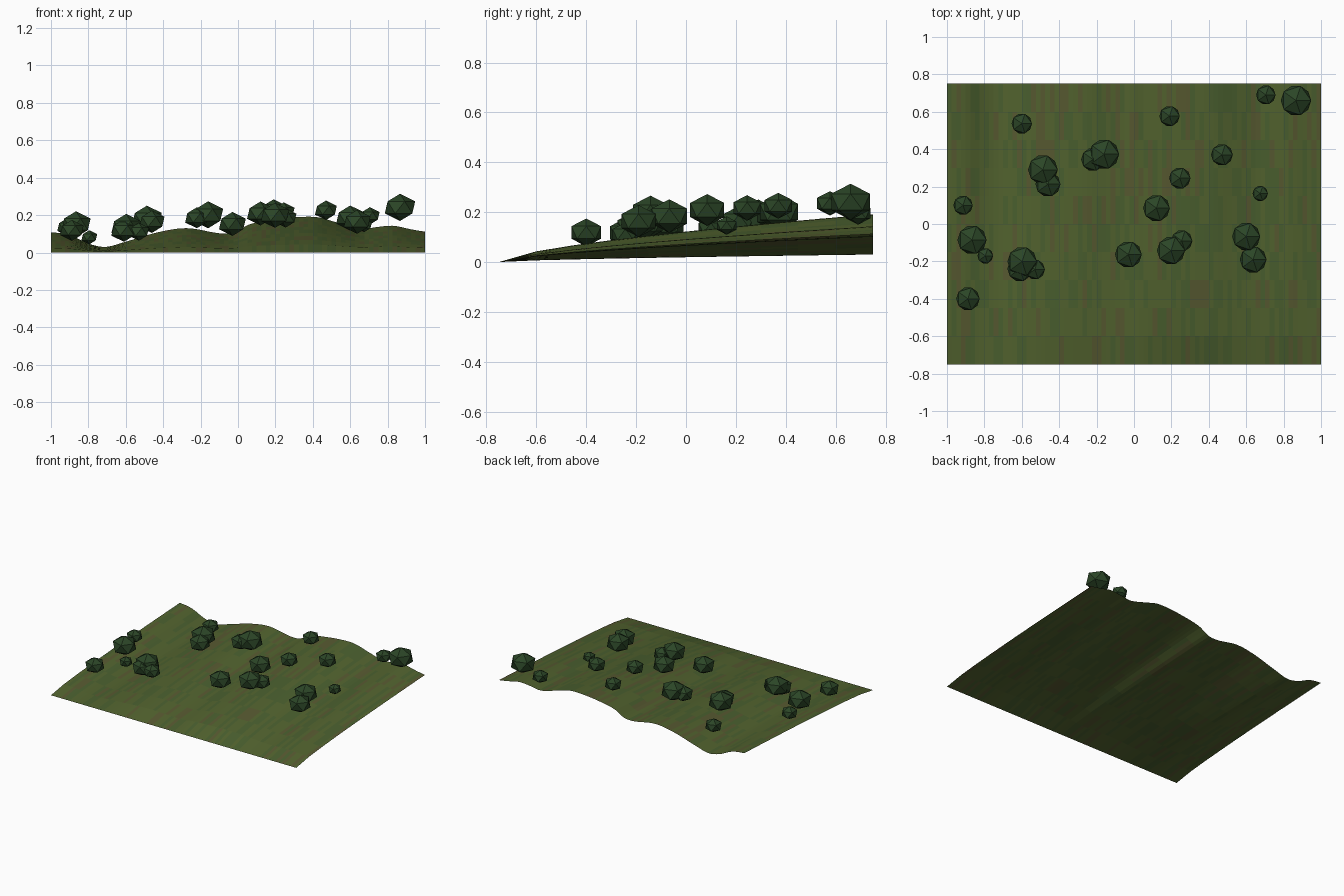
import bpy, bmesh, math, random

if "Cube" in bpy.data.objects:
    bpy.data.objects.remove(bpy.data.objects["Cube"])
random.seed(4)


def material(name, rgb):
    m = bpy.data.materials.new(name)
    m.diffuse_color = (*rgb, 1)
    m.use_nodes = True
    m.node_tree.nodes["Principled BSDF"].inputs["Base Color"].default_value = m.diffuse_color
    return m


# Ridge profile along the back edge, as (x, height)
RIDGE = [(-1.1, .105), (-1, .108), (-.9, .093), (-.8, .048), (-.71, .03), (-.6, .058),
         (-.42, .11), (-.27, .13), (-.1, .103), (-.02, .107), (.06, .15), (.2, .177),
         (.33, .19), (.43, .188), (.54, .157), (.66, .126), (.74, .136), (.83, .143),
         (.92, .125), (1, .112), (1.1, .105)]


def ridge(x):
    for i in range(1, len(RIDGE) - 2):
        (x0, a), (x1, b), (x2, c), (x3, d) = RIDGE[i - 1:i + 3]
        if x <= x2 + 1e-6:
            t, w = (x - x1) / (x2 - x1), x2 - x1
            m1, m2 = (c - a) / (x2 - x0) * w, (d - b) / (x3 - x1) * w
            return ((2*t**3 - 3*t*t + 1) * b + (t**3 - 2*t*t + t) * m1
                    + (3*t*t - 2*t**3) * c + (t**3 - t*t) * m2)


def height(x, y):
    return ridge(x) * max(0, (y + .75) / 1.5) ** .65


# Hillside: open sheet rising from the front edge to the ridge
COLS, ROWS = 80, 10
bm = bmesh.new()
grid = []
for j in range(ROWS + 1):
    y = -.75 + 1.5 * j / ROWS
    grid.append([bm.verts.new((x, y, height(x, y)))
                 for x in (-1 + 2 * i / COLS for i in range(COLS + 1))])
for j in range(ROWS):
    for i in range(COLS):
        f = bm.faces.new((grid[j][i], grid[j][i + 1], grid[j + 1][i + 1], grid[j + 1][i]))
        f.material_index = random.choice((0, 0, 0, 1, 1, 2))
me = bpy.data.meshes.new("hillside")
bm.to_mesh(me)
bm.free()
for n, c in (("grass", (.085, .125, .028)), ("dark_grass", (.068, .115, .028)),
             ("dry_grass", (.095, .1, .03))):
    me.materials.append(material(n, c))
bpy.context.collection.objects.link(bpy.data.objects.new("hillside", me))

# Bushes: squashed icosahedra (x, y, radius)
BUSHES = [(-.6, .537, .061), (-.487, .29, .089), (-.46, .213, .075), (-.22, .345, .07),
          (-.16, .373, .09), (.19, .577, .061), (.47, .37, .065), (.705, .69, .058),
          (.866, .66, .091), (.245, .245, .064), (.675, .163, .046), (.12, .085, .08),
          (-.914, .1, .058), (-.866, -.085, .087), (-.795, -.17, .047), (-.888, -.4, .07),
          (-.598, -.2, .088), (-.61, -.24, .075), (-.53, -.243, .06), (-.03, -.163, .08),
          (.198, -.142, .084), (.255, -.09, .064), (.6, -.067, .084), (.637, -.19, .08)]
leaf = material("leaf", (.024, .06, .02))
for k, (x, y, r) in enumerate(BUSHES):
    bm = bmesh.new()
    bmesh.ops.create_icosphere(bm, subdivisions=1, radius=r)
    me = bpy.data.meshes.new("bush")
    bm.to_mesh(me)
    bm.free()
    me.materials.append(leaf)
    ob = bpy.data.objects.new(f"bush_{k + 1}", me)
    ob.location = (x, y, height(x, y) + 1.2 * r)
    ob.scale.z = .8
    bpy.context.collection.objects.link(ob)
